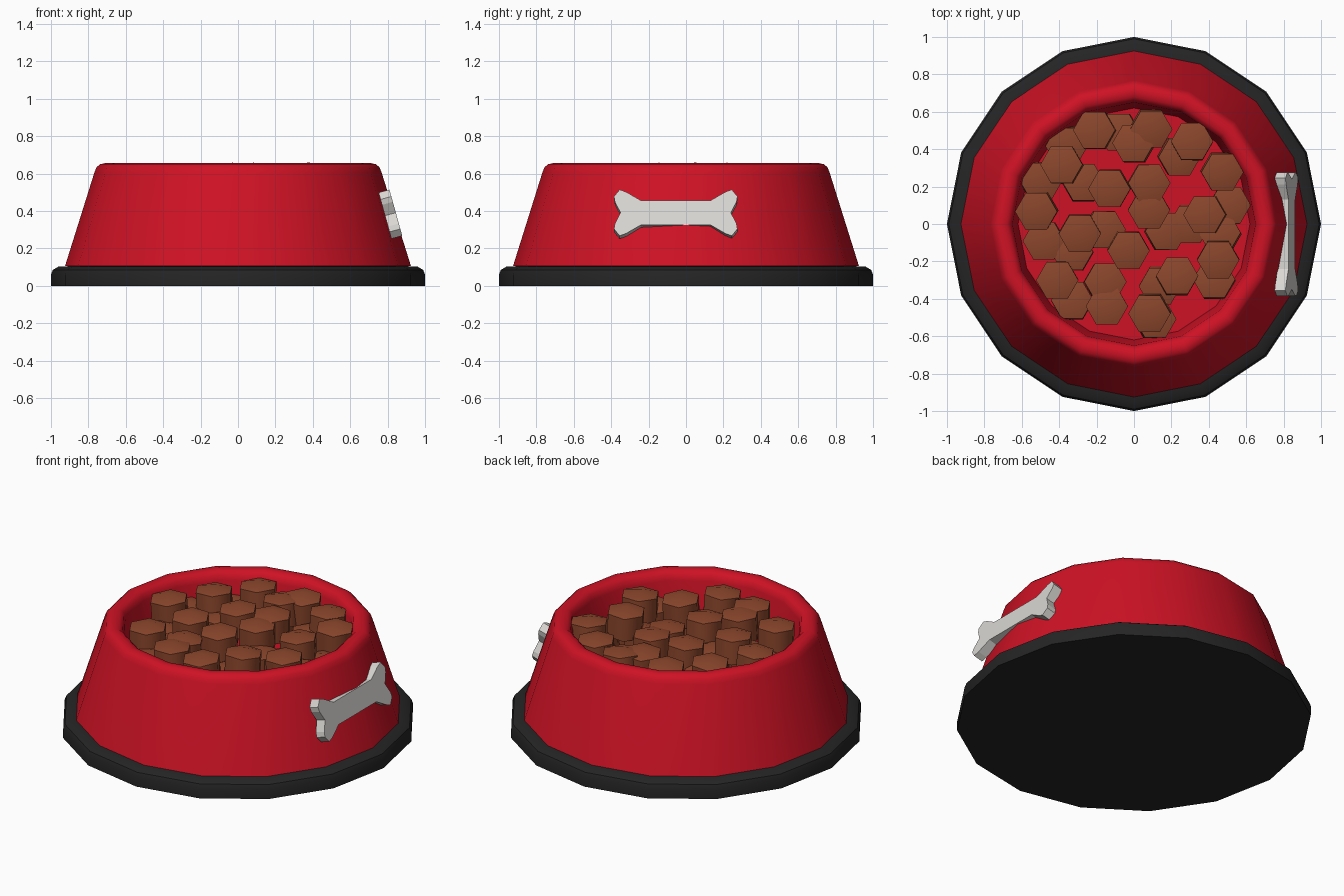
import bpy, bmesh, math, random
from mathutils import Matrix, Vector

if "Cube" in bpy.data.objects:
    bpy.data.objects.remove(bpy.data.objects["Cube"])

random.seed(4)


def material(name, rgb):
    m = bpy.data.materials.new(name)
    m.diffuse_color = (*rgb, 1)
    m.use_nodes = True
    m.node_tree.nodes["Principled BSDF"].inputs["Base Color"].default_value = m.diffuse_color
    return m


RED = material("bowl red", (0.62, 0.006, 0.018))
BLACK = material("rubber black", (0.018, 0.018, 0.018))
BROWN = material("kibble brown", (0.26, 0.062, 0.025))
WHITE = material("bone white", (0.70, 0.68, 0.65))


def finish(name, bm, mat, angle):
    bmesh.ops.recalc_face_normals(bm, faces=bm.faces)
    me = bpy.data.meshes.new(name)
    bm.to_mesh(me)
    bm.free()
    me.materials.append(mat)
    ob = bpy.data.objects.new(name, me)
    bpy.context.collection.objects.link(ob)
    bpy.ops.object.select_all(action='DESELECT')
    ob.select_set(True)
    bpy.context.view_layer.objects.active = ob
    if angle:
        bpy.ops.object.shade_smooth_by_angle(angle=math.radians(angle))
    return ob


def lathe(bm, profile, sides, place=Matrix()):
    """Revolve (radius, z) points about z; radius 0 makes a pole."""
    rings = []
    for r, z in profile:
        n = sides if r > 0 else 1
        rings.append([bm.verts.new(place @ Vector((r * math.cos(i * math.tau / sides),
                                                   r * math.sin(i * math.tau / sides), z)))
                      for i in range(n)])
    for a, b in zip(rings, rings[1:]):
        for i in range(sides):
            j = (i + 1) % sides
            if len(a) == 1:
                bm.faces.new((a[0], b[i], b[j]))
            elif len(b) == 1:
                bm.faces.new((a[i], a[j], b[0]))
            else:
                bm.faces.new((a[i], a[j], b[j], b[i]))


# Rubber foot ring with closed underside
bm = bmesh.new()
lathe(bm, [(0, 0), (1, 0), (1, 0.06), (0.99, 0.085), (0.96, 0.103), (0.90, 0.105), (0, 0.105)], 16)
finish("rubber_base", bm, BLACK, 35)

# Red bowl: sloped wall, rounded rim, inner wall and floor
bm = bmesh.new()
lathe(bm, [(0.925, 0.105), (0.768, 0.605), (0.757, 0.633), (0.738, 0.65), (0.71, 0.656),
           (0.68, 0.65), (0.66, 0.633), (0.65, 0.60), (0.62, 0.32), (0, 0.32)], 16)
finish("bowl", bm, RED, 35)

# Kibble: hexagonal lumps with shallow pointed caps, in two layers
TOP = [(-.21, .50), (0, .43), (.09, .51), (.31, .44), (-.385, .315), (.47, .28),
       (-.13, .19), (.08, .22), (-.52, .07), (.08, .075), (.38, .05),
       (-.29, -.05), (-.03, -.14), (.45, -.19), (-.41, -.30), (-.155, -.31),
       (.23, -.28), (-.145, -.44), (.085, -.475)]
LOW = [(-.27, .22), (.51, .10), (-.16, -.03), (.43, -.30), (-.48, -.09), (-.33, -.41),
       (-.50, .23), (.24, .36), (.11, -.51), (.17, -.04), (.30, 0), (-.08, .49),
       (.14, -.33), (.46, -.05), (-.33, -.15), (-.36, .42)]
KIBBLE = [(0, -0.10), (0.113, -0.07), (0.113, 0.07), (0, 0.10)]
bm = bmesh.new()
for spots, z in ((TOP, 0.553), (LOW, 0.445)):
    for x, y in spots:
        tilt = (Matrix.Rotation(random.uniform(-.06, .06), 4, 'X')
                @ Matrix.Rotation(random.uniform(-.06, .06), 4, 'Y'))
        lathe(bm, KIBBLE, 6, Matrix.Translation((x, y, z + random.uniform(-.008, .008))) @ tilt)
finish("kibble", bm, BROWN, 62)

# Bone plate on the right wall: quarter outline mirrored to all four corners
quarter = [(.185, .067), (.265, .115), (.30, .128), (.33, .09), (.325, .06)]
right = quarter + [(.295, 0)] + [(u, -v) for u, v in reversed(quarter)]
outline = right + [(-u, -v) for u, v in right]
place = Matrix.Translation((0.815, -0.055, 0.383)) @ Matrix.Rotation(math.radians(-15.5), 4, 'Y')
bm = bmesh.new()
front = [bm.verts.new(place @ Vector((0.03, u, v))) for u, v in outline]
back = [bm.verts.new(place @ Vector((-0.03, u, v))) for u, v in outline]
bm.faces.new(front)
bm.faces.new(back[::-1])
for i in range(len(outline)):
    j = (i + 1) % len(outline)
    bm.faces.new((front[i], front[j], back[j], back[i]))
finish("bone_plate", bm, WHITE, 0)
